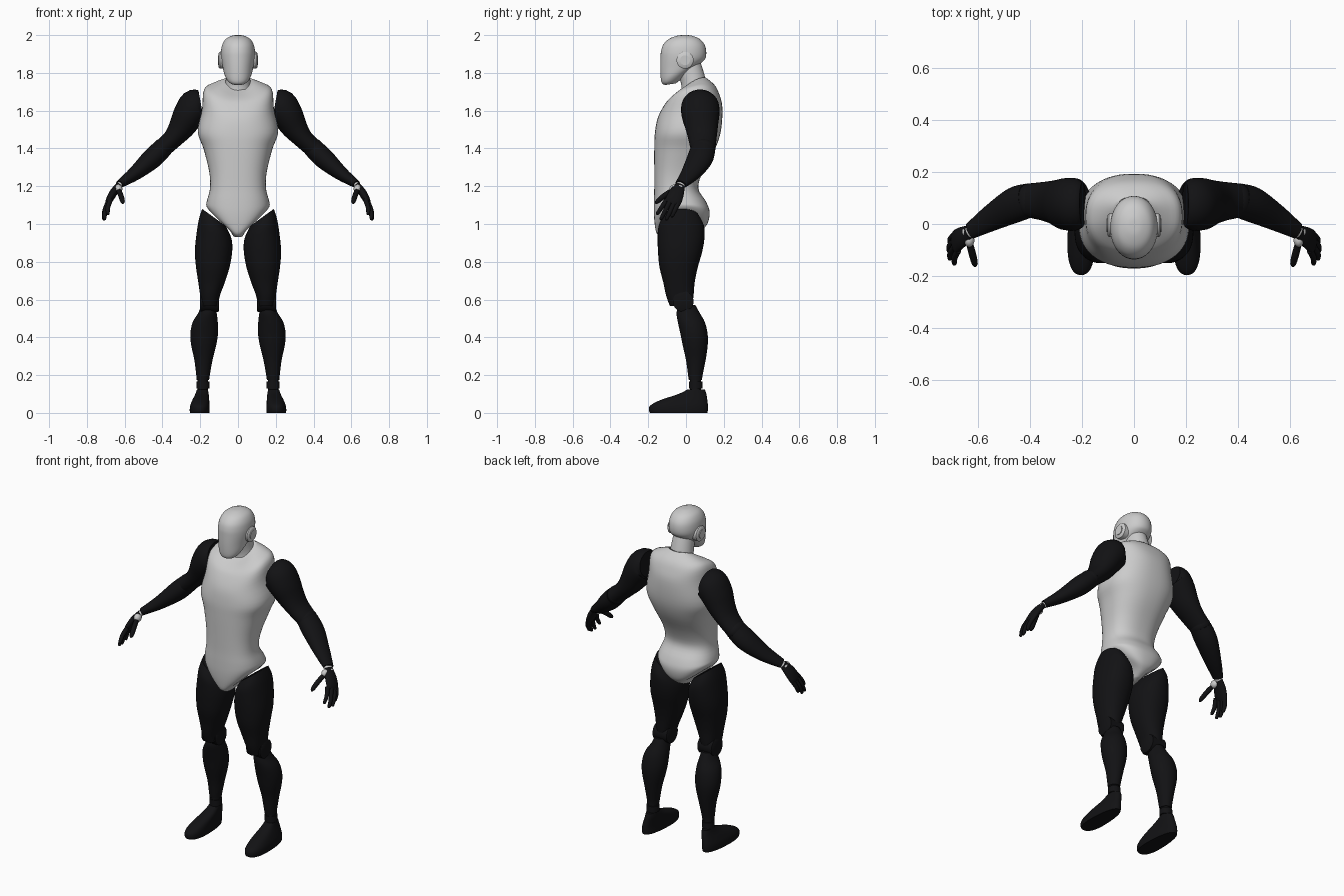
import bpy, bmesh
from math import sin, cos, pi, radians
from mathutils import Vector, Matrix

BLACK = bpy.data.materials.new("black")
BLACK.diffuse_color = (0.006, 0.006, 0.007, 1)


def finish(name, bm, mat=None, mirror=True):
    bmesh.ops.recalc_face_normals(bm, faces=bm.faces)
    me = bpy.data.meshes.new(name)
    bm.to_mesh(me)
    bm.free()
    ob = bpy.data.objects.new(name, me)
    bpy.context.collection.objects.link(ob)
    if mat:
        me.materials.append(mat)
    bpy.ops.object.select_all(action='DESELECT')
    ob.select_set(True)
    bpy.context.view_layer.objects.active = ob
    bpy.ops.object.shade_smooth_by_angle(angle=radians(42))
    if mirror:
        ob.modifiers.new("mirror", 'MIRROR').use_mirror_merge = False
    return ob


def smooth_rows(rows, steps):
    """Catmull-Rom interpolation of tuples of numbers."""
    out = []
    for i in range(len(rows) - 1):
        p0, p1 = rows[max(i - 1, 0)], rows[i]
        p2, p3 = rows[i + 1], rows[min(i + 2, len(rows) - 1)]
        for s in range(steps):
            t = s / steps
            out.append([b + 0.5 * t * (c - a + t * (2*a - 5*b + 4*c - d + t * (3*(b - c) + d - a)))
                        for a, b, c, d in zip(p0, p1, p2, p3)])
    return out + [list(rows[-1])]


def skin(bm, rings):
    loops = [[bm.verts.new(p) for p in r] for r in rings]
    n = len(loops[0])
    for a, b in zip(loops, loops[1:]):
        for i in range(n):
            j = (i + 1) % n
            bm.faces.new((a[i], a[j], b[j], b[i]))
    bm.faces.new(loops[0])
    bm.faces.new(loops[-1])


def loft(name, rows, mat=None, mirror=True, power=2.0, steps=4, sides=40, taper=0):
    """Rows: x0, x1, y_front, y_back, z, pitch, roll, lift."""
    rows = [tuple(r) + (0,) * (8 - len(r)) for r in rows]
    rings = []
    for x0, x1, yf, yb, z, pitch, roll, lift in smooth_rows(rows, steps):
        ring = []
        for k in range(sides):
            c, s = cos(2*pi*k/sides), sin(2*pi*k/sides)
            cc = abs(c) ** (2/power) * (1 if c > 0 else -1)
            ss = abs(s) ** (2/power) * (1 if s > 0 else -1)
            ring.append(((x0 + x1)/2 + cc*(x1 - x0)/2*(1 - taper*(1 + ss)/2),
                         (yf + yb)/2 + ss*(yb - yf)/2,
                         z + pitch*ss + roll*cc + lift*c*c))
        rings.append(ring)
    bm = bmesh.new()
    skin(bm, rings)
    return finish(name, bm, mat, mirror)


def tube(name, pts, mat=None, mirror=True, steps=4, sides=28):
    """Points: x, y, z, half width, half depth (depth lies mostly along y)."""
    pts = smooth_rows(pts, steps)
    rings = []
    for i, p in enumerate(pts):
        t = (Vector(pts[min(i + 1, len(pts) - 1)][:3]) - Vector(pts[max(i - 1, 0)][:3])).normalized()
        u = t.cross(Vector((0, 1, 0))).normalized()
        v = t.cross(u)
        rings.append([Vector(p[:3]) + u*p[3]*cos(2*pi*k/sides) + v*p[4]*sin(2*pi*k/sides)
                      for k in range(sides)])
    bm = bmesh.new()
    skin(bm, rings)
    return finish(name, bm, mat, mirror)


def ball(name, loc, size, mat=None):
    bm = bmesh.new()
    bmesh.ops.create_uvsphere(bm, u_segments=24, v_segments=16, radius=1,
                              matrix=Matrix.Translation(loc) @ Matrix.Diagonal((*size, 1)))
    return finish(name, bm, mat)


def sym(rows):
    return [(-r[0],) + tuple(r) for r in rows]


# torso with shoulders, waist and high-cut hips
loft("torso", [
    (-.075, .075, -.035, .105, 1.735, .04, 0, .02),
    (-.13, .13, -.085, .15, 1.70, .037, 0, .04),
    (-.18, .18, -.115, .175, 1.66, .03, 0, .05),
    (-.19, .19, -.15, .192, 1.59, .03, 0, .02),
    (-.213, .213, -.165, .186, 1.49, .01),
    (-.183, .183, -.168, .155, 1.40),
    (-.153, .153, -.168, .09, 1.28),
    (-.148, .148, -.168, .065, 1.19),
    (-.165, .165, -.17, .105, 1.12),
    (-.165, .165, -.17, .125, 1.06, .005, 0, .03),
    (-.13, .13, -.165, .115, 1.00, .005, 0, .05),
    (-.06, .06, -.155, .085, .96, .01, 0, .03),
    (-.025, .025, -.13, .04, .938, .007)], mirror=False, power=2.4, sides=56)

# neck and collar
tube("neck", [(0, .045, 1.67, .078, .07), (0, .04, 1.75, .066, .066), (0, .01, 1.85, .058, .066)],
     mirror=False)

# head
loft("head", sym([
    (.03, -.11, -.055, 1.74, .004), (.052, -.125, -.02, 1.757, .014),
    (.072, -.133, .04, 1.795, .03), (.083, -.136, .087, 1.84, .018),
    (.09, -.135, .104, 1.88), (.09, -.132, .107, 1.915), (.083, -.12, .098, 1.95),
    (.064, -.09, .072, 1.98), (.03, -.045, .03, 1.997), (.003, -.01, 0, 2.0)]),
    mirror=False, power=2.1)

# round ear caps with a raised hub
tube("ear_disc", [(.06, -.005, 1.867, .045, .045), (.096, -.005, 1.867, .045, .045),
                  (.102, -.005, 1.867, .038, .038)], steps=1, sides=32)
tube("ear_hub", [(.09, -.005, 1.867, .026, .026), (.106, -.005, 1.867, .026, .026)], steps=1)

# arms
tube("upper_arm", [(.197, .075, 1.635, .072, .085), (.225, .075, 1.625, .09, .1),
                   (.262, .077, 1.575, .083, .1), (.3, .083, 1.51, .069, .086),
                   (.345, .087, 1.452, .053, .075), (.4, .09, 1.40, .049, .066)], BLACK)
ball("elbow", (.4, .09, 1.4), (.053, .066, .053), BLACK)
tube("forearm", [(.405, .09, 1.395, .053, .066), (.46, .072, 1.342, .054, .068),
                 (.545, .025, 1.268, .038, .052), (.628, -.027, 1.21, .021, .032)], BLACK)

# hands
tube("wrist", [(.61, -.017, 1.222, .017, .025), (.645, -.038, 1.19, .017, .026)])
tube("palm", [(.632, -.03, 1.205, .016, .026), (.66, -.05, 1.165, .021, .04),
              (.682, -.066, 1.125, .018, .044), (.69, -.076, 1.105, .012, .04)], BLACK)
ball("thumb_base", (.632, -.062, 1.185), (.02, .026, .024))
tube("thumb", [(.632, -.07, 1.18, .013, .013), (.62, -.115, 1.15, .014, .014),
               (.611, -.15, 1.12, .012, .012), (.61, -.163, 1.108, .004, .004)], BLACK, sides=14)
fingers = {"index": ((.675, -.102, 1.128), (.69, -.155, 1.05)),
           "middle": ((.687, -.086, 1.118), (.708, -.135, 1.022)),
           "ring": ((.691, -.064, 1.11), (.711, -.106, 1.02)),
           "little": ((.691, -.044, 1.106), (.705, -.076, 1.037))}
for name, (a, b) in fingers.items():
    a, b = Vector(a), Vector(b)
    m = a.lerp(b, .5) + Vector((.006, 0, 0))
    e = a.lerp(b, .93)
    tube(name + "_finger", [(*a, .013, .013), (*m, .012, .012), (*e, .009, .009), (*b, .003, .003)],
         BLACK, sides=14)

# legs
loft("thigh", [
    (.065, .19, -.12, .07, 1.035, 0, .045), (.045, .208, -.146, .096, .985, 0, .035),
    (.032, .222, -.15, .097, .92, 0, .01), (.031, .228, -.148, .085, .85),
    (.045, .222, -.14, .062, .77), (.07, .21, -.12, .046, .69),
    (.096, .2, -.105, .04, .62), (.105, .193, -.085, .03, .565)], BLACK, power=2.2)
tube("knee", [(.1, -.015, .59, .048, .048), (.104, -.015, .59, .055, .055),
              (.198, -.015, .59, .055, .055), (.202, -.015, .59, .048, .048)], BLACK, steps=1)
loft("shin", [
    (.12, .195, -.04, .05, .57), (.113, .21, -.05, .072, .53), (.107, .24, -.043, .1, .48),
    (.106, .252, -.03, .114, .42), (.115, .248, -.018, .115, .36),
    (.135, .231, 0, .104, .28), (.149, .221, .011, .088, .2), (.153, .219, .015, .085, .175)], BLACK)
loft("ankle", [(.158, .214, .02, .08, .2), (.158, .214, .02, .08, .1)], BLACK, steps=1)
loft("ankle_band", [(.151, .221, .016, .088, .165), (.151, .221, .016, .088, .128)], BLACK, steps=1)

# feet
loft("foot", [
    (.146, .26, -.19, .113, 0), (.144, .262, -.196, .116, .015), (.145, .259, -.188, .116, .04),
    (.147, .247, -.135, .113, .068), (.151, .23, -.04, .108, .1), (.156, .221, .01, .1, .125)],
    BLACK, power=2.4, taper=.25)
